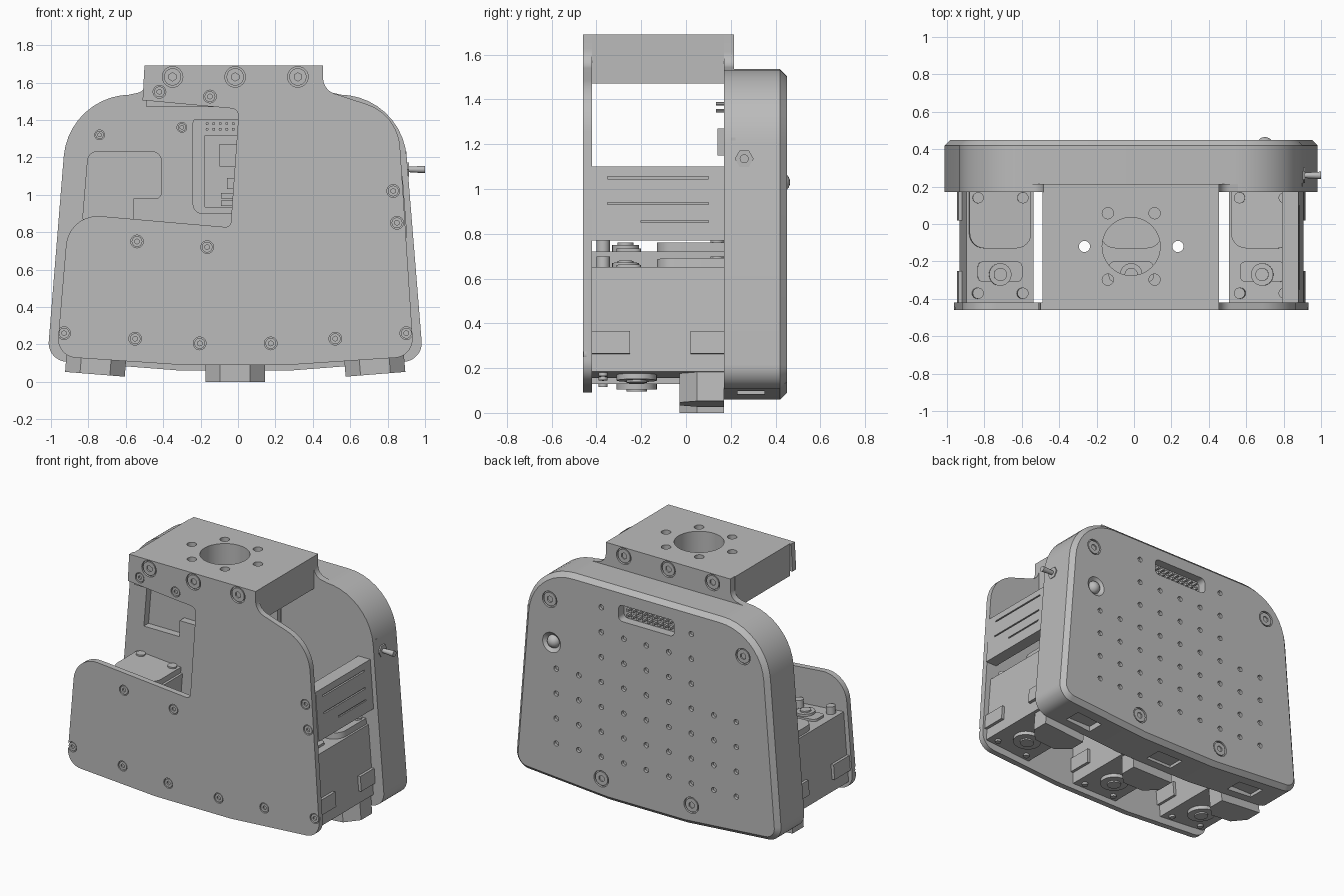
import bpy, bmesh, math
from mathutils import Vector, Matrix

if "Cube" in bpy.data.objects:
    bpy.data.objects.remove(bpy.data.objects["Cube"])

grey = bpy.data.materials.new("plain_grey")
grey.use_nodes = True
grey.diffuse_color = (0.5, 0.5, 0.5, 1)
grey.node_tree.nodes["Principled BSDF"].inputs["Base Color"].default_value = (0.5, 0.5, 0.5, 1)

CX = -0.015           # middle of the symmetric outline
FRONT, INNER, WALL, BACK = -0.46, -0.42, 0.17, 0.45


def make(name, bm):
    bmesh.ops.recalc_face_normals(bm, faces=bm.faces)
    mesh = bpy.data.meshes.new(name)
    bm.to_mesh(mesh)
    bm.free()
    mesh.materials.append(grey)
    ob = bpy.data.objects.new(name, mesh)
    bpy.context.collection.objects.link(ob)
    return ob


def rounded(points, steps=10):
    """Corner points (a, b, radius) to a filleted outline."""
    out = []
    for i, p in enumerate(points):
        c = Vector(p[:2])
        r = p[2] if len(p) > 2 else 0
        if not r:
            out.append(c)
            continue
        a = (Vector(points[i - 1][:2]) - c).normalized()
        b = (Vector(points[(i + 1) % len(points)][:2]) - c).normalized()
        half = a.angle(b) / 2
        mid = c + (a + b).normalized() * (r / math.sin(half))
        s = c + a * (r / math.tan(half)) - mid
        e = c + b * (r / math.tan(half)) - mid
        turn = s.angle(e)
        for k in range(steps + 1):
            t = k / steps
            out.append(mid + (s * math.sin((1 - t) * turn) + e * math.sin(t * turn)) / math.sin(turn))
    return out


def prism(name, outline, lo, hi, axis="y", chamfer=0):
    """Extrude an outline along y (xz outline) or z (xy outline)."""
    bm = bmesh.new()
    place = (lambda p: (p.x, lo, p.y)) if axis == "y" else (lambda p: (p.x, p.y, lo))
    face = bm.faces.new([bm.verts.new(place(Vector(p[:2]))) for p in outline])
    move = Vector((0, hi - lo - chamfer, 0) if axis == "y" else (0, 0, hi - lo - chamfer))
    res = bmesh.ops.extrude_face_region(bm, geom=[face], use_keep_orig=True)
    cap = [g for g in res["geom"] if isinstance(g, bmesh.types.BMFace)]
    bmesh.ops.translate(bm, vec=move, verts=[g for g in res["geom"] if isinstance(g, bmesh.types.BMVert)])
    bmesh.ops.recalc_face_normals(bm, faces=bm.faces)
    if chamfer:
        bmesh.ops.inset_region(bm, faces=cap, thickness=chamfer, depth=chamfer)
    return make(name, bm)


def box(name, x, y, z):
    return prism(name, [(x[0], y[0]), (x[1], y[0]), (x[1], y[1]), (x[0], y[1])], z[0], z[1], "z")


def slab(name, x, z, y, r):
    return prism(name, rounded([(x[0], z[0], r), (x[1], z[0], r), (x[1], z[1], r), (x[0], z[1], r)], 6), *y)


def rod(name, centre, r, length, axis="y", sides=24, r2=None):
    bm = bmesh.new()
    turn = {"x": Matrix.Rotation(math.pi / 2, 4, "Y"), "y": Matrix.Rotation(-math.pi / 2, 4, "X"),
            "z": Matrix.Identity(4)}[axis]
    bmesh.ops.create_cone(bm, cap_ends=True, segments=sides, radius1=r, radius2=r if r2 is None else r2,
                          depth=length, matrix=Matrix.Translation(centre) @ turn)
    return make(name, bm)


def join(obs, name):
    bm = bmesh.new()
    for ob in obs:
        ob.data.transform(ob.matrix_basis)
        bm.from_mesh(ob.data)
        bpy.data.objects.remove(ob)
    return make(name, bm)


def cut(target, cutters):
    tool = join(cutters, "cutter")
    mod = target.modifiers.new("cut", "BOOLEAN")
    mod.operation, mod.solver, mod.object = "DIFFERENCE", "EXACT", tool
    bpy.context.view_layer.objects.active = target
    bpy.ops.object.modifier_apply(modifier=mod.name)
    bpy.data.objects.remove(tool)


def screws(target, name, spots, y, out):
    """Counterbored socket screws; out is the facing direction along y."""
    cut(target, [rod("bore", (x, y, z), r, 0.03) for x, z, r in spots])
    heads = join([rod("head", (x, y - out * 0.01, z), r * 0.84, 0.014) for x, z, r in spots], name)
    cut(heads, [rod("socket", (x, y, z), r * 0.4, 0.024, sides=6) for x, z, r in spots])


def mirrored(half):
    """Right half of an outline, bottom to top, mirrored about the middle."""
    left = [(2 * CX - p[0],) + tuple(p[1:]) for p in reversed(half)]
    return rounded(half + left)


# Rear housing with chamfered back
housing = prism("rear_housing", mirrored([(0.28, 0.06), (0.99, 0.115, 0.1), (0.875, 1.535, 0.36)]),
                WALL, BACK, chamfer=0.03)
cut(housing, [slab("socket", (CX - 0.21, CX + 0.21), (1.315, 1.425), (0.39, 0.5), 0.03),
              rod("dish", (0.7, 0.445, 1.03), 0.04, 0.04, r2=0.085),
              slab("window", (-0.24, 0.21), (0.9, 1.43), (0.1, 0.23), 0.05),
              prism("pocket", rounded([(-0.83, 0.87), (-0.56, 0.87), (-0.56, 0.98), (-0.41, 0.98, 0.03),
                                       (-0.41, 1.23, 0.05), (-0.8, 1.23, 0.05)], 6), 0.1, 0.22)]
    + [box("slot", (x - 0.1, x + 0.1), (0.23, 0.35), (0, z)) for x, z in ((CX, 0.08), (-0.7, 0.12), (0.67, 0.12))])
cut(housing, [rod("peg_hole", (CX + 0.17 * k, BACK, 0.35 + 0.17 * j), 0.018, 0.04, sides=12)
              for k in range(-4, 5) for j in range(7)
              if j < 4 or (abs(k) < 3 and j < 6) or (abs(k) == 2 and j == 6)])
screws(housing, "housing_screws", [(CX + s * x, z, 0.055) for s in (-1, 1) for x, z in ((0.73, 1.32), (0.34, 0.2))],
       BACK, 1)
screws(housing, "wall_screws", [(-0.74, 1.32, 0.026), (-0.3, 1.36, 0.026)], WALL, -1)

# Indicator dome and socket pins
bm = bmesh.new()
bmesh.ops.create_uvsphere(bm, u_segments=20, v_segments=12, radius=0.045,
                          matrix=Matrix.Translation((0.7, 0.42, 1.03)))
make("indicator_dome", bm)
join([box("pin", (x - 0.008, x + 0.008), (0.38, 0.43), (z - 0.008, z + 0.008))
      for z in (1.35, 1.39) for x in [CX - 0.16 + 0.04 * i for i in range(9)]], "socket_pins")

# Circuit board with connectors behind the window
slab("circuit_board", (-0.18, 0.16), (0.93, 1.32), (0.2, 0.235), 0.01)
join([rod("pin", (-0.165 + 0.035 * i, 0.18, z), 0.008, 0.09, sides=8) for i in range(9) for z in (1.35, 1.38)],
     "header_pins")
box("main_connector", (-0.1, 0.1), (0.14, 0.21), (1.15, 1.27))
for i, (x, z, h) in enumerate([(-0.06, 1.03, 0.06), (-0.09, 0.98, 0.03), (-0.09, 0.94, 0.03)]):
    box(f"small_connector_{i}", (x, 0.06), (0.17, 0.21), (z, z + h))

# Neck flange rising from the housing
neck = prism("neck_flange", mirrored([(0.6, 1.4), (0.6, 1.525), (0.455, 1.555, 0.07), (0.455, 1.69)]), WALL, 0.215)
TOP = [(CX + d, 1.63, 0.055) for d in (-0.335, 0, 0.335)]
screws(neck, "neck_screws", TOP, 0.215, 1)

# Mounting block with a ring of holes
block = box("mounting_block", (-0.49, 0.455), (INNER, WALL), (1.47, 1.69))
cut(block, [rod("bore", (CX, -0.12, 1.58), 0.155, 0.4, "z", 48)]
    + [rod("bolt_hole", (CX + 0.25 * math.cos(a), -0.12 + 0.205 * math.sin(a), 1.58), 0.03, 0.4, "z")
       for a in [i * math.pi / 3 for i in range(6)]])

# Front plate with its open corner
plate = prism("front_plate", rounded([
    (-0.5, 1.69), (-0.51, 1.505), (0.005, 1.458, 0.04), (-0.04, 0.825, 0.03), (-0.905, 0.9, 0.17),
    (-0.97, 0.135, 0.1), (-0.3, 0.09), (0.27, 0.09), (0.94, 0.135, 0.1), (0.855, 1.43, 0.26),
    (0.455, 1.56, 0.09), (0.455, 1.69)]), FRONT, INNER)
SMALL = [(-0.42, 1.55), (-0.15, 1.525), (0.83, 1.02), (0.85, 0.85), (-0.54, 0.75), (-0.165, 0.72), (-0.93, 0.26),
         (0.9, 0.26), (-0.55, 0.23), (-0.205, 0.205), (0.175, 0.205), (0.52, 0.23)]
screws(plate, "plate_screws", TOP + [(x, z, 0.034) for x, z in SMALL], FRONT, -1)

# Side panel with grooves
panel = prism("side_panel", [(0.82, 0.77), (0.905, 0.77), (0.88, 1.1), (0.79, 1.1)], INNER, WALL)
cut(panel, [box("groove", (0.872, 1), (-0.35, 0.1), (1.045, 1.055)),
            box("groove", (0.882, 1), (-0.35, 0.1), (0.93, 0.94)),
            box("groove", (0.89, 1), (-0.2, 0.1), (0.85, 0.86))])

# Toggle switch
box("switch_plate", (0.87, 0.9), (0.2, 0.22), (1.04, 1.23))
rod("switch_nut", (0.9, 0.26, 1.135), 0.042, 0.03, "x", 6)
rod("switch_lever", (0.945, 0.26, 1.135), 0.013, 0.11, "x", 16, 0.02)


# Three actuators fanned along the bottom
def actuator(name, x, z, tilt, top):
    parts = [box("body", (-0.18, 0.18), (INNER, WALL), (0.13, top)),
             prism("cap", rounded([(-0.165, WALL), (-0.165, -0.13, 0.08), (0.165, -0.13, 0.08), (0.165, WALL)], 6),
                   top, top + 0.04, "z"),
             prism("foot", [(-0.16, WALL), (-0.16, 0.05), (-0.08, -0.03), (0.08, -0.03), (0.16, 0.05), (0.16, WALL)],
                   0, 0.2, "z"),
             prism("lug", rounded([(-0.12, -0.31, 0.03), (0.12, -0.31, 0.03), (0.12, -0.2, 0.03),
                                   (-0.12, -0.2, 0.03)], 4), top, top + 0.015, "z"),
             rod("top_disc", (0, -0.27, top + 0.015), 0.06, 0.03, "z"),
             rod("top_hub", (0, -0.27, top + 0.02), 0.035, 0.04, "z"),
             rod("horn", (0, -0.22, 0.12), 0.09, 0.03, "z", 32),
             rod("horn_hub", (0, -0.22, 0.11), 0.045, 0.03, "z")]
    for s in (-1, 1):
        for y in ((INNER, -0.25), (0.02, WALL)):
            parts.append(box("tab", sorted((s * 0.15, s * 0.2)), y, (0.21, 0.31)))
        for y in (-0.37, 0.14):
            parts.append(rod("screw", (s * 0.12, y, top + 0.025), 0.03, 0.05, "z", 16))
            parts.append(rod("bolt", (s * 0.12, -0.37, 0.125), 0.02, 0.02, "z", 16))
    ob = join(parts, name)
    ob.data.transform(Matrix.Translation((x, 0, z)) @ Matrix.Rotation(tilt, 4, "Y"))


actuator("centre_actuator", CX, 0, 0, 0.72)
actuator("right_actuator", CX - 0.75, 0.04, 0.08, 0.6)
actuator("left_actuator", CX + 0.75, 0.04, -0.08, 0.6)

# Smooth curved faces, keep edges sharp
for ob in bpy.context.scene.objects:
    if ob.type == "MESH" and ob.data.materials and ob.data.materials[0] == grey:
        bpy.ops.object.select_all(action="DESELECT")
        ob.select_set(True)
        bpy.context.view_layer.objects.active = ob
        bpy.ops.object.shade_smooth_by_angle(angle=math.radians(25))
